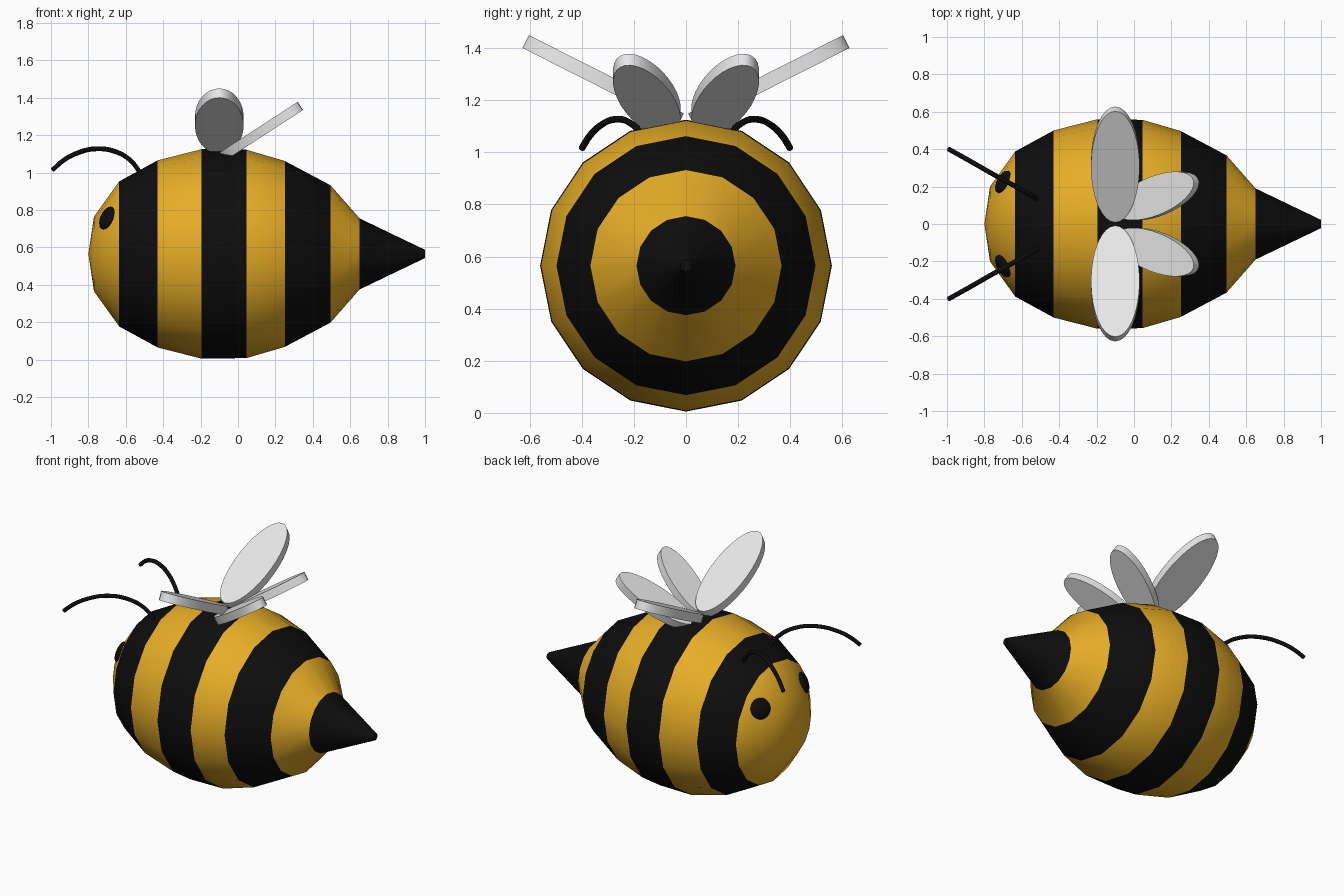
import bpy, bmesh, math
from mathutils import Vector, Matrix

if "Cube" in bpy.data.objects:
    bpy.data.objects.remove(bpy.data.objects["Cube"])

CZ = 0.565  # height of the body axis


def material(name, rgb):
    m = bpy.data.materials.new(name)
    m.diffuse_color = (*rgb, 1.0)
    m.use_nodes = True
    m.node_tree.nodes["Principled BSDF"].inputs["Base Color"].default_value = m.diffuse_color
    return m


yellow = material("honey_yellow", (0.80, 0.42, 0.02))
black = material("black", (0.004, 0.004, 0.004))
white = material("wing_white", (0.80, 0.80, 0.80))


def finish(name, bm, mats, angle=40):
    bmesh.ops.recalc_face_normals(bm, faces=bm.faces)
    me = bpy.data.meshes.new(name)
    bm.to_mesh(me)
    bm.free()
    for m in mats:
        me.materials.append(m)
    ob = bpy.data.objects.new(name, me)
    bpy.context.collection.objects.link(ob)
    bpy.ops.object.select_all(action='DESELECT')
    bpy.context.view_layer.objects.active = ob
    ob.select_set(True)
    bpy.ops.object.shade_smooth_by_angle(angle=math.radians(angle))
    return ob


# Body: 16-sided lathe along x, one stripe colour per ring
profile = [(-0.77, 0.20), (-0.635, 0.388), (-0.43, 0.50), (-0.195, 0.56),
           (0.045, 0.557), (0.25, 0.497), (0.495, 0.367), (0.65, 0.19),
           (1.0, 0.022)]
N = 16
bm = bmesh.new()
rings = []
for x, r in profile:
    rings.append([bm.verts.new((x, r * math.sin(2 * math.pi * i / N),
                                CZ + r * math.cos(2 * math.pi * i / N)))
                  for i in range(N)])
nose = bm.verts.new((-0.80, 0, CZ))
for i in range(N):
    bm.faces.new((nose, rings[0][i], rings[0][(i + 1) % N]))
for k in range(len(rings) - 1):
    for i in range(N):
        j = (i + 1) % N
        f = bm.faces.new((rings[k][i], rings[k][j],
                          rings[k + 1][j], rings[k + 1][i]))
        f.material_index = k % 2
bm.faces.new(rings[-1]).material_index = 1
finish("striped_body", bm, [yellow, black])


def frame(center, a, b):
    """Matrix whose x and y axes are a and b, placed at center."""
    m = Matrix((a, b, a.cross(b))).transposed().to_4x4()
    m.translation = center
    return m


def wing(name, center, a, b, len_a, len_b, thick, side):
    bm = bmesh.new()
    bmesh.ops.create_cone(bm, cap_ends=True, segments=32,
                          radius1=1, radius2=1, depth=1)
    bmesh.ops.scale(bm, vec=(len_a, len_b, thick), verts=bm.verts)
    bm.transform(frame(center, a, b))
    bm.transform(Matrix.Diagonal((1, side, 1, 1)))
    finish(name, bm, [white])


for side, tag in ((1, "left"), (-1, "right")):
    # Large front wing, raised sideways
    t = math.radians(26.8)
    wing("front_wing_" + tag, Vector((-0.10, 0.318, 1.275)),
         Vector((0, math.cos(t), math.sin(t))), Vector((-1, 0, 0)),
         0.333, 0.13, 0.055, side)

    # Small rear wing, swept back
    t, p = math.radians(33), math.radians(18.5)
    u, v = Vector((math.cos(t), 0, math.sin(t))), Vector((0, 1, 0))
    wing("rear_wing_" + tag, Vector((0.122, 0.15, 1.219)),
         u * math.cos(p) + v * math.sin(p), v * math.cos(p) - u * math.sin(p),
         0.264, 0.105, 0.052, side)

    # Eye: flattened ball lying on the face
    n = Vector((-0.815, 0.438, 0.38)).normalized()
    a = n.cross(Vector((0, 0, 1))).normalized()
    bm = bmesh.new()
    bmesh.ops.create_uvsphere(bm, u_segments=24, v_segments=12, radius=1)
    bmesh.ops.scale(bm, vec=(0.065, 0.065, 0.024), verts=bm.verts)
    bm.transform(frame(Vector((-0.70, 0.225, 0.757)), a, n.cross(a)))
    bm.transform(Matrix.Diagonal((1, side, 1, 1)))
    finish("eye_" + tag, bm, [black])

    # Antenna: arched tube
    path = [(-0.505, 0.13, 0.97), (-0.57, 0.165, 1.06), (-0.65, 0.21, 1.11),
            (-0.76, 0.27, 1.127), (-0.87, 0.333, 1.10),
            (-0.94, 0.372, 1.06), (-0.99, 0.40, 1.015)]
    cu = bpy.data.curves.new("antenna_" + tag, 'CURVE')
    cu.dimensions = '3D'
    cu.bevel_depth = 0.013
    cu.bevel_resolution = 2
    cu.resolution_u = 5
    cu.use_fill_caps = True
    sp = cu.splines.new('BEZIER')
    sp.bezier_points.add(len(path) - 1)
    for bp, (x, y, z) in zip(sp.bezier_points, path):
        bp.co = (x, y * side, z)
        bp.handle_left_type = bp.handle_right_type = 'AUTO'
    cu.materials.append(black)
    bpy.context.collection.objects.link(
        bpy.data.objects.new("antenna_" + tag, cu))
